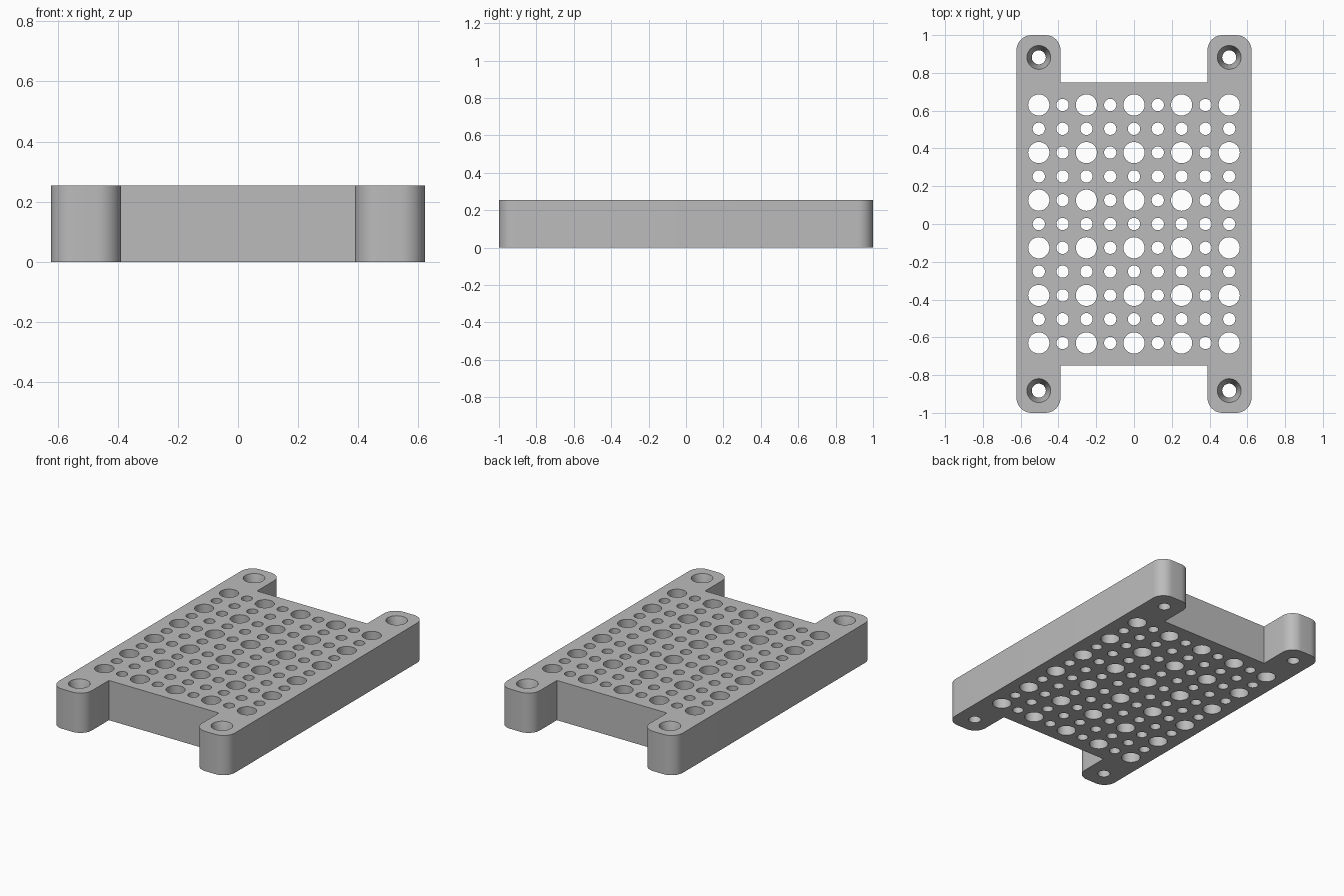
import bpy, bmesh, math

cube = bpy.data.objects.get("Cube")
if cube:
    bpy.data.objects.remove(cube, do_unlink=True)

HX, HY, BODY_Y, ARM_X, H = 0.622, 1.0, 0.748, 0.389, 0.254
CORNER, PITCH, SCREW_Y = 0.08, 0.126, 0.882

grey = bpy.data.materials.new("plain grey")
grey.use_nodes = True
colour = (0.5, 0.5, 0.5, 1)
grey.diffuse_color = colour
grey.node_tree.nodes["Principled BSDF"].inputs["Base Color"].default_value = colour


def make_object(name, bm):
    bmesh.ops.recalc_face_normals(bm, faces=bm.faces)
    mesh = bpy.data.meshes.new(name)
    bm.to_mesh(mesh)
    bm.free()
    mesh.materials.append(grey)
    obj = bpy.data.objects.new(name, mesh)
    bpy.context.collection.objects.link(obj)
    return obj


def arc(cx, cy, start, steps=10):
    """Quarter circle for a rounded arm corner."""
    angles = [start + math.pi / 2 * i / steps for i in range(steps + 1)]
    return [(cx + CORNER * math.cos(a), cy + CORNER * math.sin(a)) for a in angles]


def drill(bm, x, y, rings, sides=40):
    """Closed lathed cutter through (radius, height) rings."""
    loops = []
    for r, z in rings:
        loops.append([bm.verts.new((x + r * math.cos(math.tau * i / sides),
                                    y + r * math.sin(math.tau * i / sides), z))
                      for i in range(sides)])
    for low, high in zip(loops, loops[1:]):
        for i in range(sides):
            j = (i + 1) % sides
            bm.faces.new((low[i], low[j], high[j], high[i]))
    bm.faces.new(loops[0][::-1])
    bm.faces.new(loops[-1])


# Plate outline: one quarter, mirrored to the other three
quarter = arc(HX - CORNER, HY - CORNER, 0)
quarter += arc(ARM_X + CORNER, HY - CORNER, math.pi / 2)
quarter.append((ARM_X, BODY_Y))
half = quarter + [(-x, y) for x, y in reversed(quarter)]
outline = half + [(x, -y) for x, y in reversed(half)]

bm = bmesh.new()
base = bm.faces.new([bm.verts.new((x, y, 0)) for x, y in outline])
walls = bmesh.ops.extrude_face_region(bm, geom=[base], use_keep_orig=True)
top = [v for v in walls["geom"] if isinstance(v, bmesh.types.BMVert)]
bmesh.ops.translate(bm, verts=top, vec=(0, 0, H))
plate = make_object("perforated_plate", bm)

# Grid of large and small through holes
bm = bmesh.new()
for col in range(-4, 5):
    for row in range(-5, 6):
        large = col % 2 == 0 and row % 2 == 1
        r = 0.056 if large else 0.0325
        drill(bm, col * PITCH, row * PITCH, [(r, -0.1), (r, H + 0.1)])

# Countersunk screw holes in the four arms
for x in (-4 * PITCH, 4 * PITCH):
    for y in (-SCREW_Y, SCREW_Y):
        drill(bm, x, y, [(0.037, -0.1), (0.037, H - 0.09),
                         (0.063, H), (0.063, H + 0.1)])
cutter = make_object("hole_cutter", bm)
cutter.hide_render = True

# Cut the holes and shade the curved walls smooth
cut = plate.modifiers.new("holes", "BOOLEAN")
cut.operation = "DIFFERENCE"
cut.solver = "EXACT"
cut.object = cutter
bpy.ops.object.select_all(action="DESELECT")
bpy.context.view_layer.objects.active = plate
plate.select_set(True)
bpy.ops.object.modifier_apply(modifier=cut.name)
bpy.data.objects.remove(cutter, do_unlink=True)
bpy.ops.object.shade_smooth_by_angle(angle=math.radians(30))
